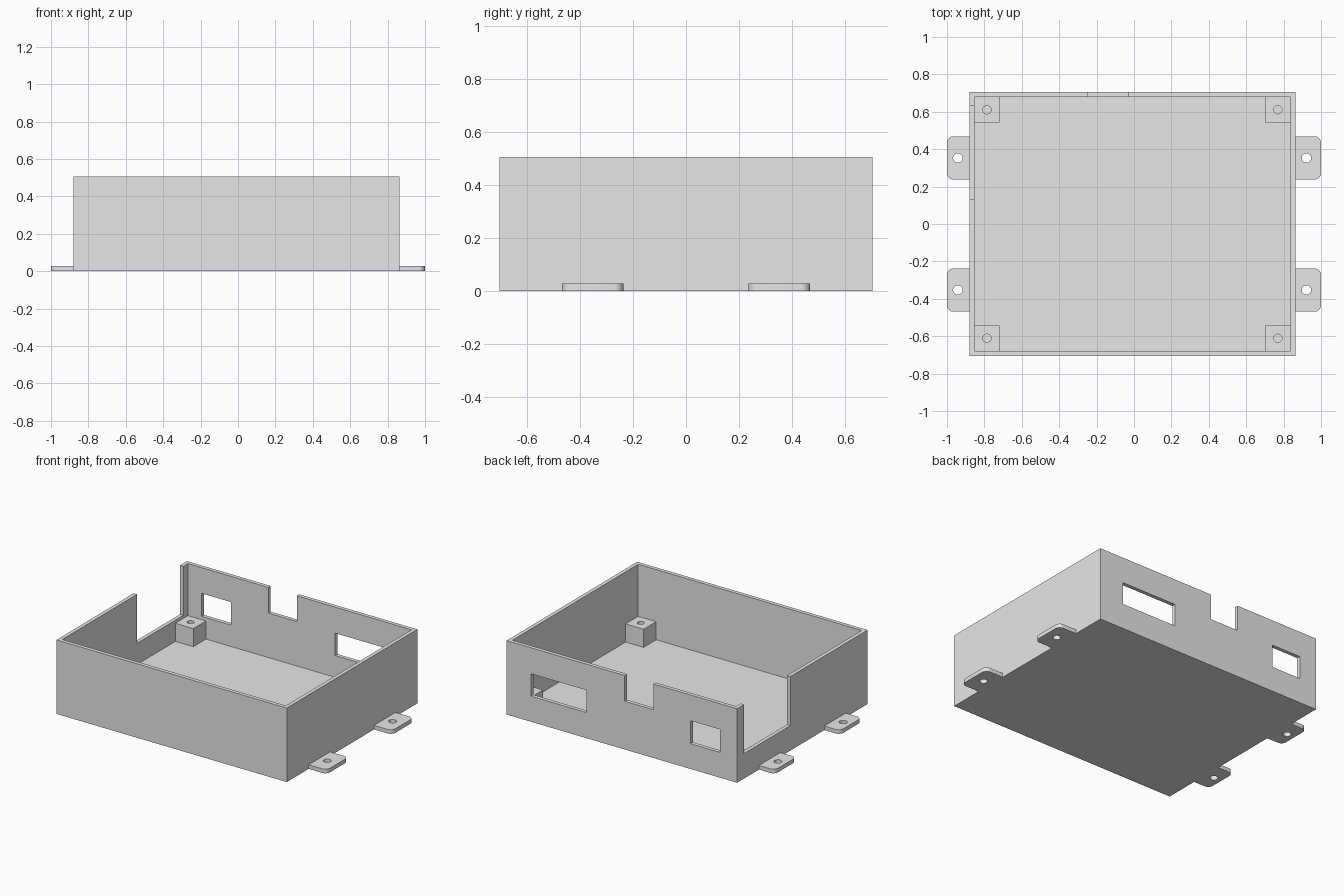
import bpy, bmesh, math
from mathutils import Matrix, Vector

cube = bpy.data.objects.get("Cube")
if cube:
    bpy.data.objects.remove(cube, do_unlink=True)

# Single grey plastic
grey = bpy.data.materials.new("light_grey_plastic")
grey.use_nodes = True
colour = (0.8, 0.8, 0.8, 1)
grey.diffuse_color = colour
grey.node_tree.nodes["Principled BSDF"].inputs["Base Color"].default_value = colour

# Main dimensions
X0, X1, Y, H = -0.88, 0.863, 0.705, 0.506
WALL, FLOOR = 0.026, 0.026
POST, POST_TOP = 0.136, 0.15
TAB_Y, TAB_HALF, TAB_H, TAB_R = 0.353, 0.116, 0.028, 0.035


def finish(name, bm):
    mesh = bpy.data.meshes.new(name)
    bm.to_mesh(mesh)
    bm.free()
    mesh.materials.append(grey)
    obj = bpy.data.objects.new(name, mesh)
    bpy.context.collection.objects.link(obj)
    return obj


def box(name, lo, hi, round_x=None):
    """Box between two corners; round_x rounds the upright edges at that x."""
    lo, hi = Vector(lo), Vector(hi)
    bm = bmesh.new()
    place = Matrix.Translation((lo + hi) / 2) @ Matrix.Diagonal((*(hi - lo), 1))
    bmesh.ops.create_cube(bm, size=1, matrix=place)
    if round_x is not None:
        edges = [e for e in bm.edges
                 if all(abs(v.co.x - round_x) < 1e-4 for v in e.verts)
                 and abs(e.verts[0].co.z - e.verts[1].co.z) > 1e-4]
        bmesh.ops.bevel(bm, geom=edges, offset=TAB_R, segments=8,
                        profile=0.5, affect='EDGES')
    return finish(name, bm)


def rod(name, x, y, z0, z1, radius):
    bm = bmesh.new()
    bmesh.ops.create_cone(bm, cap_ends=True, segments=32, radius1=radius,
                          radius2=radius, depth=z1 - z0,
                          matrix=Matrix.Translation((x, y, (z0 + z1) / 2)))
    return finish(name, bm)


def cut(target, cutter):
    """Subtract the cutter for good and remove it."""
    cutter.hide_render = True
    mod = target.modifiers.new("cut", 'BOOLEAN')
    mod.operation, mod.solver, mod.object = 'DIFFERENCE', 'EXACT', cutter
    select(target)
    bpy.ops.object.modifier_apply(modifier=mod.name)
    bpy.data.objects.remove(cutter, do_unlink=True)


def select(obj):
    bpy.ops.object.select_all(action='DESELECT')
    obj.select_set(True)
    bpy.context.view_layer.objects.active = obj


# Open tray with floor and four walls
shell = box("case_shell", (X0, -Y, 0), (X1, Y, H))
cut(shell, box("cavity", (X0 + WALL, WALL - Y, FLOOR), (X1 - WALL, Y - WALL, H + 0.1)))

# Back wall openings: wide window, square window, open notch
for name, xa, xb, za, zb in (("wide_window", 0.26, 0.68, 0.175, 0.328),
                             ("square_window", -0.75, -0.528, 0.173, 0.33),
                             ("back_notch", -0.246, -0.03, 0.33, H + 0.1)):
    cut(shell, box(name, (xa, Y - WALL - 0.01, za), (xb, Y + 0.1, zb)))

# Tall notch in the right wall
cut(shell, box("side_notch", (X0 - 0.1, 0.13, 0.171), (X0 + WALL + 0.01, 0.63, H + 0.1)))

for x_name, sx in (("right", -1), ("left", 1)):
    wall_x = X0 if sx < 0 else X1
    for y_name, sy in (("front", -1), ("back", 1)):
        # Corner screw post with a blind bore
        xa, ya = wall_x - sx * WALL, sy * (Y - WALL)
        xb, yb = xa - sx * POST, ya - sy * POST
        post = box(f"{y_name}_{x_name}_screw_post",
                   (min(xa, xb), min(ya, yb), FLOOR), (max(xa, xb), max(ya, yb), POST_TOP))
        cut(post, rod("bore", (xa + xb) / 2, (ya + yb) / 2, FLOOR + 0.01, POST_TOP + 0.1, 0.022))

        # Mounting tab with rounded outer corners and a through hole
        tab = box(f"{y_name}_{x_name}_mounting_tab",
                  (min(wall_x, sx), sy * TAB_Y - TAB_HALF, 0),
                  (max(wall_x, sx), sy * TAB_Y + TAB_HALF, TAB_H), round_x=sx)
        hole_x = -0.942 if sx < 0 else 0.922
        cut(tab, rod("hole", hole_x, sy * TAB_Y, -0.1, 0.1, 0.025))
        for part in (post, tab):
            select(part)
            bpy.ops.object.shade_smooth_by_angle(angle=math.radians(30))
